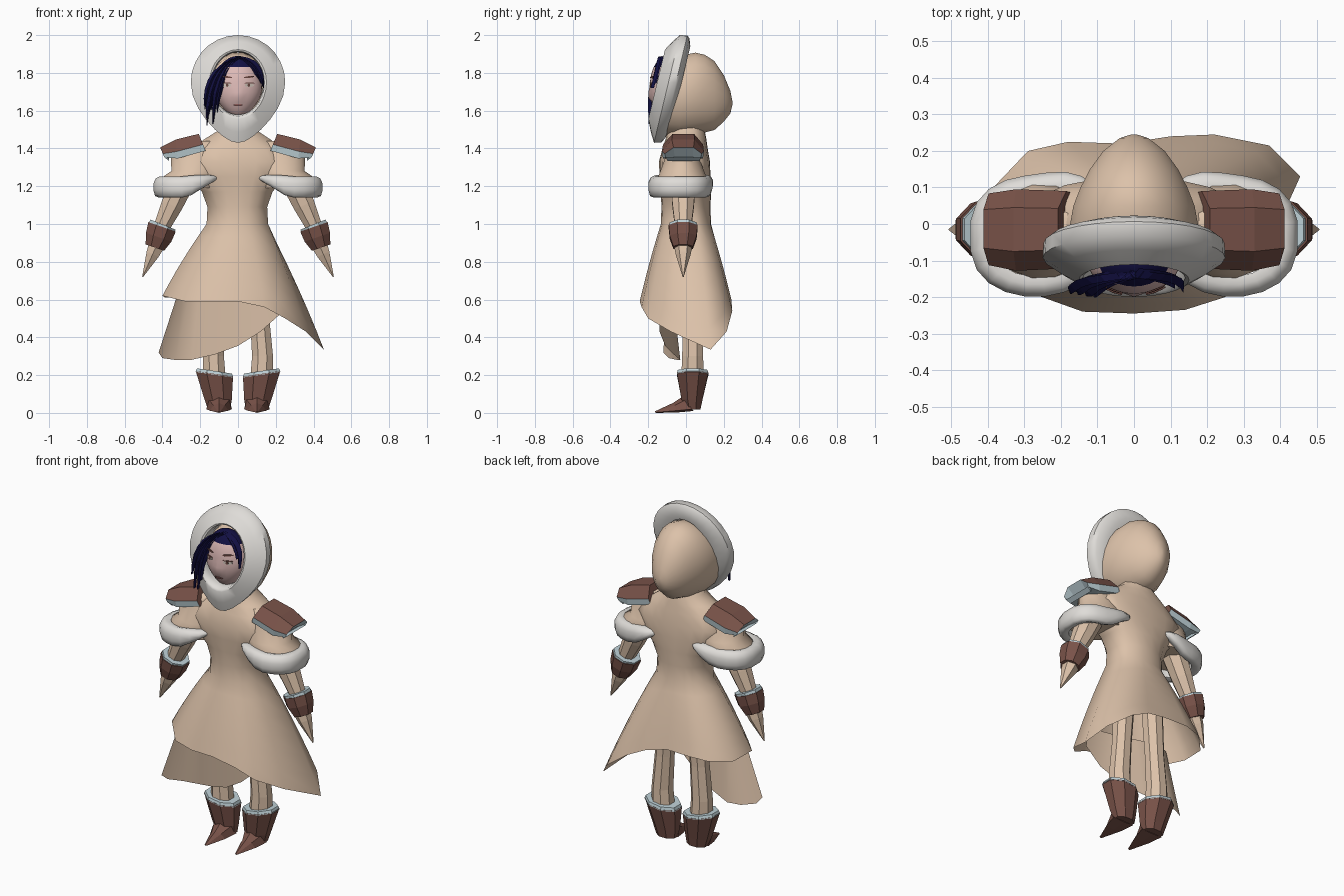
import bpy, bmesh, math
from mathutils import Vector

cube = bpy.data.objects.get("Cube")
if cube:
    bpy.data.objects.remove(cube)


def material(name, r, g, b):
    m = bpy.data.materials.new(name)
    m.use_nodes = True
    m.diffuse_color = (r, g, b, 1)
    m.node_tree.nodes["Principled BSDF"].inputs["Base Color"].default_value = (r, g, b, 1)
    return m


TAN = material("tan cloth", .72, .54, .40)
FUR = material("white fur", .74, .72, .69)
BROWN = material("brown leather", .19, .085, .066)
BLUE = material("pale blue trim", .52, .64, .68)
HAIR = material("navy hair", .006, .005, .055)
SKIN = material("skin", .74, .50, .48)
DARK = material("dark brown", .14, .06, .05)
EYE = material("eye white", .62, .54, .48)
LIP = material("lips", .36, .15, .14)


def loft(name, rings, mats, rule=None, caps=True, closed=True, loop=False, smooth=0, mirror=False):
    """Skin a list of equal point rings; rule(ring, side) picks the material."""
    bm = bmesh.new()
    rows = [[bm.verts.new(p) for p in ring] for ring in rings]
    n = len(rows[0])
    for i in range(len(rows) if loop else len(rows) - 1):
        a, b = rows[i], rows[(i + 1) % len(rows)]
        for j in range(n if closed else n - 1):
            k = (j + 1) % n
            f = bm.faces.new((a[j], a[k], b[k], b[j]))
            f.material_index = rule(i, j) if rule else 0
    if caps and not loop:
        bm.faces.new(rows[0])
        f = bm.faces.new(rows[-1])
        f.material_index = rule(len(rows) - 2, 0) if rule else 0
    bmesh.ops.recalc_face_normals(bm, faces=bm.faces)
    me = bpy.data.meshes.new(name)
    bm.to_mesh(me)
    bm.free()
    for m in mats:
        me.materials.append(m)
    ob = bpy.data.objects.new(name, me)
    bpy.context.collection.objects.link(ob)
    if smooth:
        bpy.ops.object.select_all(action='DESELECT')
        ob.select_set(True)
        bpy.context.view_layer.objects.active = ob
        bpy.ops.object.shade_smooth_by_angle(angle=math.radians(smooth))
    if mirror:
        ob.modifiers.new("Mirror", 'MIRROR').use_mirror_merge = False
    return ob


def angles(n):
    return [2 * math.pi * (i + .5) / n for i in range(n)]


def soft_power(s, e):
    return math.copysign(abs(s) ** e, s)


def flat_ring(x, y, z, rx, ry, n=8):
    return [(x + rx * math.cos(a), y + ry * math.sin(a), z) for a in angles(n)]


def limb(name, stations, mat, n=8):
    """Faceted tube through (x, z, radius) stations, mirrored to both sides."""
    d = Vector((stations[-1][0] - stations[0][0], 0, stations[-1][1] - stations[0][1])).normalized()
    u, v = Vector((-d.z, 0, d.x)), Vector((0, 1, 0))
    rings = [[Vector((x, -.015, z)) + r * (u * math.cos(a) + v * math.sin(a)) for a in angles(n)]
             for x, z, r in stations]
    return loft(name, rings, [mat], mirror=True)


# Robe: broad flat shoulders narrowing to the waist, then a skirt with an uneven hem
hem = [(0, -.245, .59), (.14, -.235, .56), (.25, -.20, .50), (.36, -.08, .43), (.455, .13, .335),
       (.37, .215, .43), (.22, .245, .54), (.1, .24, .6), (-.03, .22, .63), (-.18, .225, .63),
       (-.29, .2, .62), (-.385, .1, .61), (-.40, -.05, .62), (-.28, -.19, .59), (-.14, -.24, .59)]
heading = [math.atan2(p[1] / .25, p[0] / .42) for p in hem]


def torso_ring(z, rx, ry, y=0, e=1):
    return [(rx * math.cos(a), y + ry * soft_power(math.sin(a), e), z) for a in heading]


rings = [torso_ring(*s) for s in [(1.54, .09, .085), (1.49, .115, .1), (1.45, .18, .108), (1.40, .25, .12, -.005, .8),
                                  (1.33, .29, .135, -.008, .6), (1.25, .26, .135, -.005, .6),
                                  (1.17, .195, .133, 0, .8), (1.09, .165, .13)]]
waist = torso_ring(1.0, .17, .133)
for step in range(7):
    t = step / 6
    f = 1.15 * t - .15 * t * t
    rings.append([(w[0] + (h[0] - w[0]) * f, w[1] + (h[1] - w[1]) * f, 1 + (h[2] - 1) * t)
                  for w, h in zip(waist, hem)])
loft("robe", rings, [TAN], caps=False, smooth=75)

# Longer folded panel hanging below the front of the robe
top = [(-.31, -.1), (-.29, -.09), (-.25, -.075), (-.2, -.075), (-.1, -.1), (0, -.13), (.1, -.15), (.2, -.14)]
low = [(-.42, -.12, .32), (-.4, -.09, .29), (-.33, -.045, .28), (-.25, -.03, .28), (-.12, -.065, .31),
       (0, -.11, .355), (.12, -.14, .43), (.22, -.14, .52)]
loft("front_panel", [[(x, y, .66) for x, y in top], low], [TAN], caps=False, closed=False, smooth=60)

# Hood: egg tapering to the back, its opening leaning forward at the neck
loft("hood", [[(rx * math.cos(a), y + lean * (math.sin(a) - 1), z + rz * math.sin(a)) for a in angles(20)]
              for y, z, rx, rz, lean in
              [(-.04, 1.68, .175, .21, .05), (0, 1.68, .18, .22, .02), (.05, 1.69, .168, .22, 0),
               (.1, 1.69, .148, .208, 0), (.15, 1.68, .122, .185, 0), (.2, 1.665, .085, .125, 0),
               (.235, 1.645, .04, .06, 0), (.245, 1.64, .008, .012, 0)]],
     [TAN], smooth=70)


# Fur rim round the face opening: pointed at the chin, leaning back, inner lip pushed forward
def rim_point(a, k, dy):
    c, s = math.cos(a), math.sin(a)
    drop = max(0, -c)
    x = s * (.14 + (.11 - .09 * drop ** 2) * k)
    z = 1.75 + c * ((.165 + .085 * k) if c > 0 else (.18 + .14 * k))
    return (x, -.12 + (z - 1.72) * .24 + dy, z)


profile = [(.3, .09), (.8, .075), (.98, .06), (1, .02), (.6, -.01), (.1, -.04), (0, -.035), (-.06, 0), (-.04, .09)]
loft("hood_fur_rim", [[rim_point(2 * math.pi * i / 28, k, dy) for k, dy in profile] for i in range(28)],
     [FUR], loop=True, smooth=50)


# Face with a small raised nose, and hair over the crown
def face_width(z):
    return .127 * (1 - .3 * max(0, (1.7 - z) / .14) ** 1.5)


def face_y(x, z):
    q = 1 - (x / face_width(z)) ** 2 * .95 - ((z - 1.725) / .17) ** 2 * .8
    return -.1 - .092 * math.sqrt(max(q, .01))


def head_point(x, y, z):
    nose = .016 * math.exp(-(x / .022) ** 2 - ((z - 1.68) / .022) ** 2) if y < -.12 else 0
    return (x, y - nose, z)


rings = []
for i in range(19):
    p = math.pi * (i + .1) / 18.2
    z, r = 1.725 + .165 * math.cos(p), math.sin(p)
    rings.append([head_point(face_width(z) * r * math.sin(a), -.1 + .092 * r * math.cos(a), z)
                  for a in [math.pi * j / 14 for j in range(28)]])
loft("head", rings, [SKIN, HAIR], rule=lambda i, j: 1 if i < 5 else 0, smooth=89)


def face_plate(name, x, z, w, h, mat, lift=.004, tilt=0):
    pts = []
    for a in angles(10):
        px, pz = x + w * math.cos(a), z + h * math.sin(a) + tilt * w * math.cos(a)
        pts.append((px, face_y(px, pz) - lift, pz))
    loft(name, [pts, [(x_, y_ + .004, z_) for x_, y_, z_ in pts]], [mat])


for side, word in ((-1, "right"), (1, "left")):
    face_plate(word + "_eye", side * .06, 1.735, .025, .010, EYE)
    face_plate(word + "_iris", side * .058, 1.735, .007, .009, DARK, .006)
    face_plate(word + "_eyelid", side * .06, 1.746, .028, .003, DARK, .006)
    face_plate(word + "_eyebrow", side * .058, 1.778, .028, .005, DARK, .005, side * .1)
face_plate("mouth", 0, 1.630, .026, .006, LIP)


# Hair: tapering strands swept aside from the parting
def strand(index, start, mid, end, width):
    rows = []
    for i in range(7):
        t = i / 6
        x, z = [(1 - t) ** 2 * start[k] + 2 * t * (1 - t) * mid[k] + t * t * end[k] for k in (0, 1)]
        w = width * (1 - t ** 3) * (.55 + .45 * min(1, 3 * t)) + .002
        y = -.14 - .06 * min(1, (1.89 - z) / .2) + .008 * (index % 2) + .2 * max(0, abs(x) - .06) ** 1.2
        rows.append([(x - w, y + .012, z - w * .3), (x, y - .006, z), (x + w, y + .012, z + w * .3)])
    loft("hair_strand_%d" % index, rows, [HAIR], caps=False, closed=False)


for i in range(7):
    u = i / 6
    strand(i, (.015 - .05 * u, 1.885 - .012 * u), (-.1 - .075 * u, 1.82 - .02 * u),
           (-.11 - .065 * u, 1.59 - .03 * u + .05 * math.sin(i * 2.3)), .02)
for i in range(4):
    u = i / 3
    strand(7 + i, (0, 1.885), (.05 + .07 * u, 1.865), (.1 + .035 * u, 1.79 - .07 * u), .02)

# Sleeves and their fur cuffs
loft("sleeves", [flat_ring(x, -.02, z, rx, ry, 16) for x, z, rx, ry in
                 [(.18, 1.44, .11, .05), (.21, 1.41, .13, .07), (.22, 1.36, .138, .088),
                  (.225, 1.28, .13, .118), (.25, 1.25, .15, .13), (.26, 1.19, .15, .125)]],
     [TAN], smooth=60, mirror=True)
section = [(1, .35), (.93, .85), (.8, 1.05), (.66, .95), (.68, -.8), (.84, -1), (.95, -.85), (1, -.3)]
rings = []
for a in angles(20):
    c, s = math.cos(a), math.sin(a)
    inner = max(0, -c)
    h, mid = .055 * (1 - .85 * inner ** 1.3), 1.195 + .055 * inner
    y = .167 * soft_power(s, .75) + (.05 * inner if s > 0 else 0)
    rings.append([(.27 + .18 * c * k, -.033 + y * k, mid + h * dz) for k, dz in section])
loft("sleeve_fur_cuffs", rings, [FUR], loop=True, smooth=60, mirror=True)

# Shoulder pads: leather tops with pale lower edges
arch = [(-.122, -.105), (-.128, -.066), (-.075, 0), (.045, 0), (.095, -.066), (.09, -.105)]
loft("shoulder_pads", [[(x + .35 * dz * lean, y * w, z + dz * s) for y, dz in arch] for x, z, s, w, lean in
                       [(.208, 1.477, .85, .95, 1), (.33, 1.447, .95, 1, .3), (.412, 1.405, .5, .88, .6),
                        (.365, 1.355, .2, .8, 0)]],
     [BROWN, BLUE], rule=lambda i, j: 0 if i < 2 and j in (1, 2, 3) else 1, mirror=True)

# Arms, bracers and pointed hands
limb("arms", [(.295, 1.22, .07), (.35, 1.1, .062), (.42, .95, .042)], TAN)
limb("bracer_trims", [(.397, .997, .078), (.407, .972, .078)], BLUE)
limb("bracers", [(.402, .985, .083), (.42, .93, .077), (.44, .875, .056)], BROWN)
limb("hands", [(.432, .885, .048), (.452, .84, .04), (.505, .72, .003)], TAN, 6)

# Legs and boots
loft("legs", [flat_ring(x, .035, z, r, r) for x, z, r in
              [(.1, .75, .06), (.115, .5, .055), (.13, .3, .06), (.125, .18, .065)]], [TAN], mirror=True)


def slant(ring):
    return [(x, y, z + .15 * (x - .125)) for x, y, z in ring]


loft("boot_trims", [slant(flat_ring(.125, .035, .222, .1, .085)), slant(flat_ring(.125, .035, .202, .108, .09))],
     [BLUE], mirror=True)
loft("boots", [slant(flat_ring(.125, .035, .207, .107, .09)), flat_ring(.105, .032, .07, .078, .06),
               flat_ring(.1, .035, .018, .064, .045)], [BROWN], mirror=True)
loft("boot_toes", [[(.032, .03, .02), (.045, 0, .07), (.1, -.02, .085), (.155, 0, .07), (.168, .03, .02), (.1, .04, .01)],
                   [(.05, -.05, .012), (.07, -.06, .04), (.1, -.07, .052), (.13, -.06, .04), (.15, -.05, .012), (.1, -.05, .002)],
                   [(.092, -.16, .003), (.095, -.163, .006), (.1, -.165, .008), (.105, -.163, .006), (.108, -.16, .003), (.1, -.16, 0)]],
     [BROWN], mirror=True)
